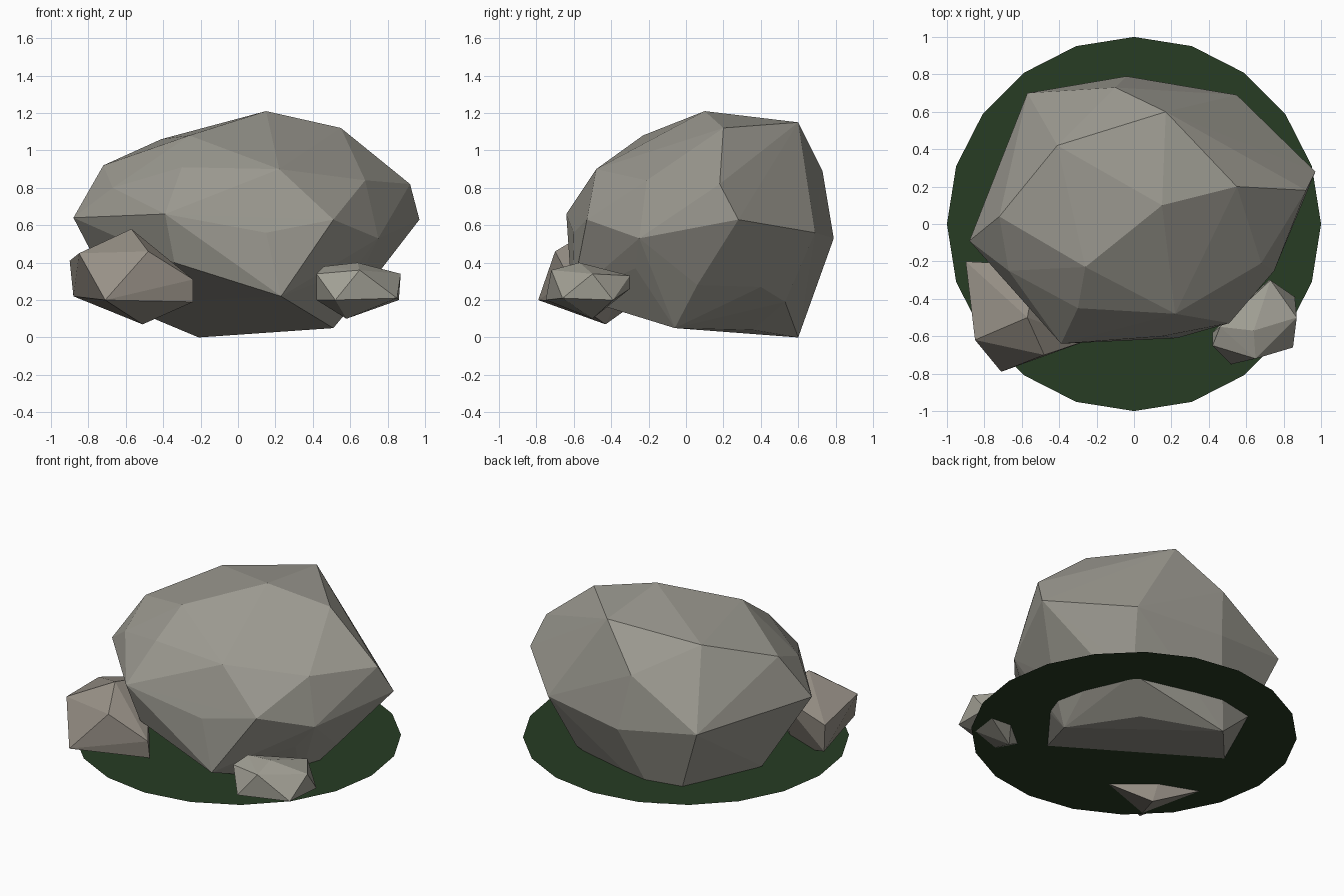
import bpy, bmesh


def material(name, rgb):
    m = bpy.data.materials.new(name)
    m.diffuse_color = (*rgb, 1)
    return m


def finish(name, bm, mat):
    me = bpy.data.meshes.new(name)
    bm.to_mesh(me)
    bm.free()
    me.materials.append(mat)
    ob = bpy.data.objects.new(name, me)
    bpy.context.collection.objects.link(ob)
    return ob


def rock(name, corners, mat):
    """Faceted stone: convex hull around a few chipped corners."""
    bm = bmesh.new()
    for c in corners:
        bm.verts.new(c)
    res = bmesh.ops.convex_hull(bm, input=bm.verts)
    loose = {v for v in res["geom_interior"] + res["geom_unused"]
             if isinstance(v, bmesh.types.BMVert)}
    bmesh.ops.delete(bm, geom=list(loose), context='VERTS')
    bmesh.ops.recalc_face_normals(bm, faces=bm.faces)
    return finish(name, bm, mat)


stone = material("stone", (0.33, 0.32, 0.28))
brown_stone = material("brown_stone", (0.31, 0.28, 0.24))
pale_stone = material("pale_stone", (0.36, 0.35, 0.30))
moss = material("moss", (0.02, 0.045, 0.017))

# Ground patch: thin 20-sided disc
bm = bmesh.new()
bmesh.ops.create_circle(bm, cap_ends=True, segments=20, radius=1)
bmesh.ops.translate(bm, verts=bm.verts, vec=(0, 0, 0.173))
finish("ground_patch", bm, moss)

# Large boulder: crown, waist and underside corners
crown = [(0.15, 0.10, 1.21), (0.17, 0.60, 1.15), (0.55, 0.20, 1.12),
         (-0.41, 0.42, 1.06), (-0.26, -0.23, 1.08), (0.17, -0.22, 1.03),
         (-0.72, 0.04, 0.92), (-0.30, -0.45, 0.91), (0.22, -0.48, 0.90),
         (-0.10, 0.73, 0.89), (0.68, -0.21, 0.84), (0.92, 0.18, 0.82),
         (-0.67, -0.25, 0.80)]
waist = [(-0.39, -0.64, 0.66), (0.15, -0.60, 0.56), (0.51, -0.53, 0.63),
         (0.75, -0.25, 0.53), (0.97, 0.28, 0.63), (0.55, 0.69, 0.56),
         (-0.04, 0.79, 0.53), (-0.57, 0.70, 0.60), (-0.88, -0.09, 0.64)]
underside = [(-0.34, -0.56, 0.40), (0.23, -0.61, 0.22), (0.62, -0.27, 0.37),
             (0.70, 0.06, 0.28), (0.62, 0.40, 0.27), (0.45, 0.53, 0.19),
             (-0.40, 0.61, 0.17), (-0.64, 0.10, 0.18), (0.51, -0.06, 0.05),
             (0.25, 0.36, 0.04), (-0.21, 0.60, 0.00)]
rock("large_boulder", crown + waist + underside, stone)

# Left small rock
rock("left_rock", [
    (-0.57, -0.50, 0.58), (-0.52, -0.22, 0.52), (-0.85, -0.62, 0.45),
    (-0.48, -0.70, 0.46), (-0.90, -0.20, 0.41), (-0.88, -0.22, 0.22),
    (-0.71, -0.79, 0.20), (-0.24, -0.62, 0.31), (-0.24, -0.60, 0.19),
    (-0.51, -0.43, 0.07)], brown_stone)

# Right small rock
rock("right_rock", [
    (0.42, -0.65, 0.34), (0.46, -0.55, 0.38), (0.64, -0.57, 0.40),
    (0.65, -0.72, 0.36), (0.52, -0.75, 0.20), (0.85, -0.66, 0.21),
    (0.87, -0.50, 0.34), (0.86, -0.39, 0.20), (0.73, -0.30, 0.33),
    (0.72, -0.30, 0.26), (0.58, -0.50, 0.10), (0.42, -0.58, 0.20)], pale_stone)
